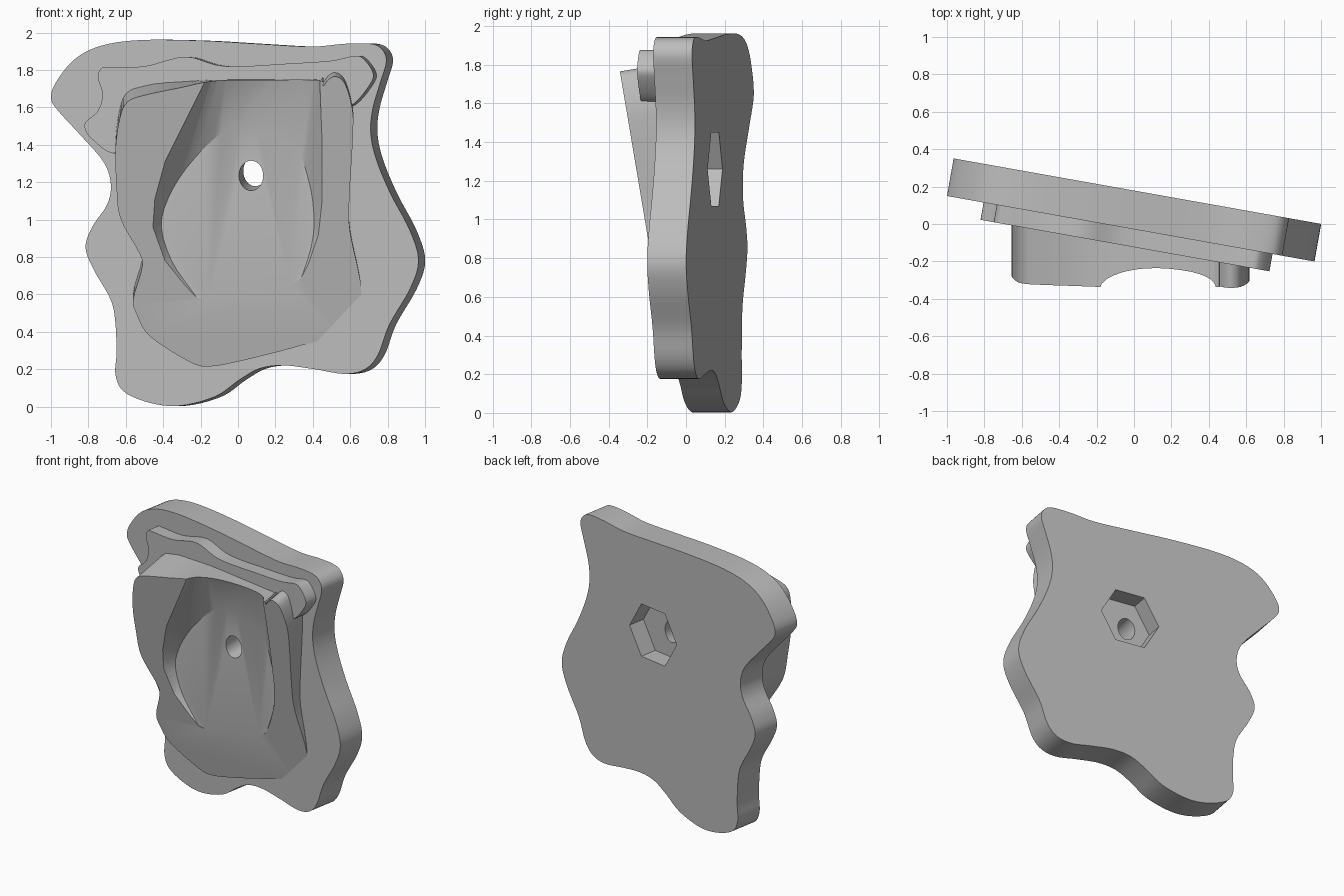
import bpy, bmesh, math
from mathutils import Vector

if "Cube" in bpy.data.objects:
    bpy.data.objects.remove(bpy.data.objects["Cube"], do_unlink=True)

YAW = math.radians(10.1)
SIN, COS = math.sin(YAW), math.cos(YAW)
BACK, FRONT, RIDGE = 0.176, -0.028, -0.122   # depths along the plate's own normal

gray = bpy.data.materials.new("plain gray")
gray.use_nodes = True
gray.diffuse_color = (0.5, 0.5, 0.5, 1)
gray.node_tree.nodes["Principled BSDF"].inputs["Base Color"].default_value = (0.5, 0.5, 0.5, 1)


def smooth_loop(points, steps=5):
    """Closed Catmull-Rom curve through the points."""
    n, out = len(points), []
    for i in range(n):
        a, b, c, d = (Vector(points[(i + k) % n]) for k in (-1, 0, 1, 2))
        for s in range(steps):
            t = s / steps
            out.append(0.5 * (2 * b + (c - a) * t + (2 * a - 5 * b + 4 * c - d) * t ** 2
                              + (3 * b - a - 3 * c + d) * t ** 3))
    return out


def finish(name, bm):
    bmesh.ops.recalc_face_normals(bm, faces=bm.faces)
    mesh = bpy.data.meshes.new(name)
    bm.to_mesh(mesh)
    bm.free()
    mesh.materials.append(gray)
    obj = bpy.data.objects.new(name, mesh)
    bpy.context.collection.objects.link(obj)
    return obj


def solid(name, ring_a, ring_b):
    """Capped solid between two matching rings."""
    bm = bmesh.new()
    a = [bm.verts.new(p) for p in ring_a]
    b = [bm.verts.new(p) for p in ring_b]
    bm.faces.new(a)
    bm.faces.new(b[::-1])
    n = len(a)
    for i in range(n):
        j = (i + 1) % n
        bm.faces.new((a[i], b[i], b[j], a[j]))
    return finish(name, bm)


def on_plate(u, depth, z):
    """Point in the turned plate frame to model space."""
    return Vector((u * COS + depth * SIN, -u * SIN + depth * COS, z))


def plate_prism(name, outline, front, back):
    """Extrude an outline, measured on its front face, along the plate normal."""
    loop = [((x - front * SIN) / COS, z) for x, z in outline]
    return solid(name, [on_plate(u, front, z) for u, z in loop],
                 [on_plate(u, back, z) for u, z in loop])


def cut(obj, *cutters):
    bpy.context.view_layer.objects.active = obj
    for cutter in cutters:
        mod = obj.modifiers.new("cut", "BOOLEAN")
        mod.operation = "DIFFERENCE"
        mod.solver = "EXACT"
        mod.object = cutter
        bpy.ops.object.modifier_apply(modifier=mod.name)


def block_front(x, z):
    """Leaning front plane of the raised block."""
    return -0.34 + 0.168 * (1.755 - z)


# Wavy base plate
plate_outline = [
    (-1, 1.65), (-.97, 1.74), (-.87, 1.86), (-.73, 1.93), (-.52, 1.96), (-.2, 1.957),
    (.1, 1.94), (.39, 1.925), (.57, 1.94), (.71, 1.94), (.77, 1.91), (.793, 1.845),
    (.76, 1.73), (.72, 1.59), (.71, 1.46), (.74, 1.32), (.815, 1.14), (.92, .94),
    (.965, .78), (.92, .63), (.81, .44), (.75, .28), (.68, .2), (.57, .175),
    (.41, .2), (.25, .22), (.12, .205), (.01, .145), (-.12, .055), (-.31, .005),
    (-.47, .02), (-.61, .08), (-.655, .17), (-.65, .28), (-.655, .44), (-.68, .57),
    (-.77, .73), (-.815, .85), (-.78, .96), (-.7, 1.08), (-.68, 1.19), (-.72, 1.31),
    (-.85, 1.46), (-.96, 1.58)]
plate = plate_prism("base_plate", smooth_loop(plate_outline), FRONT, BACK)

# Thin stepped ridge behind the top of the block
ridge_outline = [
    (-.73, 1.81), (-.75, 1.76), (-.725, 1.67), (-.75, 1.58), (-.82, 1.51), (-.78, 1.43),
    (-.64, 1.36), (-.5, 1.6), (-.1, 1.73), (.4, 1.73), (.55, 1.62), (.62, 1.62),
    (.71, 1.73), (.72, 1.79), (.67, 1.86), (.62, 1.875), (.5, 1.85), (.28, 1.835),
    (-.07, 1.82), (-.28, 1.87), (-.5, 1.82), (-.69, 1.815)]
ridge = plate_prism("stepped_ridge", smooth_loop(ridge_outline), RIDGE, 0.0)

# Raised block, sunk into the plate, with a leaning front
block_outline = [
    (-.655, 1.38), (-.65, 1.19), (-.63, 1.01), (-.525, .815), (-.515, .735), (-.56, .575),
    (-.54, .49), (-.47, .375), (-.26, .24), (-.15, .215), (.04, .25), (.33, .325),
    (.58, .41), (.66, .6), (.6, .93), (.595, 1.1), (.615, 1.46), (.61, 1.6),
    (.57, 1.73), (.52, 1.765), (.48, 1.745), (.455, 1.715), (.43, 1.745), (.15, 1.745),
    (-.13, 1.74), (-.31, 1.705), (-.5, 1.665), (-.59, 1.63), (-.63, 1.55)]
front_ring, back_ring = [], []
for x, z in smooth_loop(block_outline, 4):
    if x < 0.44:
        z = min(z, 1.747)
    y = block_front(x, z)
    sunk = (0.01 - x * SIN) / COS
    rise = z + 0.17 * (sunk - y)
    front_ring.append((x, y, z))
    back_ring.append((x, sunk, min(rise, 1.75) if x < 0.44 and z > 1 else rise))
block = solid("raised_block", front_ring, back_ring)

# Scoop cutter: hull of its rim, floor and the arched mouth at the top
rim = [(-.145, 1.8), (-.27, 1.54), (-.39, 1.31), (-.445, 1.11), (-.455, .96), (-.39, .78),
       (-.28, .645), (-.16, .57), (.28, .65), (.375, .76), (.43, .92), (.45, 1.1),
       (.45, 1.4), (.435, 1.8)]
floor = [(.01, 1.5), (-.13, 1.43), (-.28, 1.27), (-.375, 1.11), (-.41, .96), (-.355, .78),
         (-.26, .645), (-.16, .57), (.28, .65), (.36, .76), (.4, .9), (.405, 1.04),
         (.375, 1.22), (.29, 1.4)]
points = [(x, block_front(x, z) - s, z) for x, z in smooth_loop(rim, 1) for s in (0, 0.3)]
points += [(x, -0.148 - 0.03 * x, z) for x, z in smooth_loop(floor, 3)
           if z > 0.57]
for i in range(17):
    a = math.pi * i / 16
    points.append((.145 + .29 * math.cos(a), -.345 + .09 * math.sin(a), 1.8))
bm = bmesh.new()
for p in points:
    bm.verts.new(p)
hull = bmesh.ops.convex_hull(bm, input=bm.verts)
inside = {g for g in hull["geom_interior"] + hull["geom_unused"]
          if isinstance(g, bmesh.types.BMVert)}
bmesh.ops.delete(bm, geom=list(inside), context="VERTS")
scoop = finish("scoop_cutter", bm)

# Bolt hole cutter, tipped slightly up towards the back
axis = Vector((0.12, 1, 0.13))
centre = Vector((0.07, -0.15, 1.235))
circle = [Vector((.065 * math.cos(a), 0, .08 * math.sin(a)))
          for a in (math.tau * i / 32 for i in range(32))]
hole = solid("hole_cutter", [centre - axis * 0.25 + c for c in circle],
             [centre + axis * 0.29 + c for c in circle])

# Hexagonal nut recess cutter on the back
corners = [math.tau * i / 6 for i in range(6)]
hexagon = [(.131 + .22 * math.cos(a), 1.26 + .22 * math.sin(a)) for a in corners]
recess = solid("recess_cutter", [on_plate(u, 0.046, z) for u, z in hexagon],
               [on_plate(u, 0.3, z) for u, z in hexagon])

cut(plate, recess, hole)
cut(block, scoop, hole)
for helper in (scoop, hole, recess):
    bpy.data.objects.remove(helper, do_unlink=True)

# Smooth the curved walls while keeping crisp rims
for obj in (plate, ridge, block):
    bpy.ops.object.select_all(action="DESELECT")
    obj.select_set(True)
    bpy.context.view_layer.objects.active = obj
    bpy.ops.object.shade_smooth_by_angle(angle=math.radians(30))
